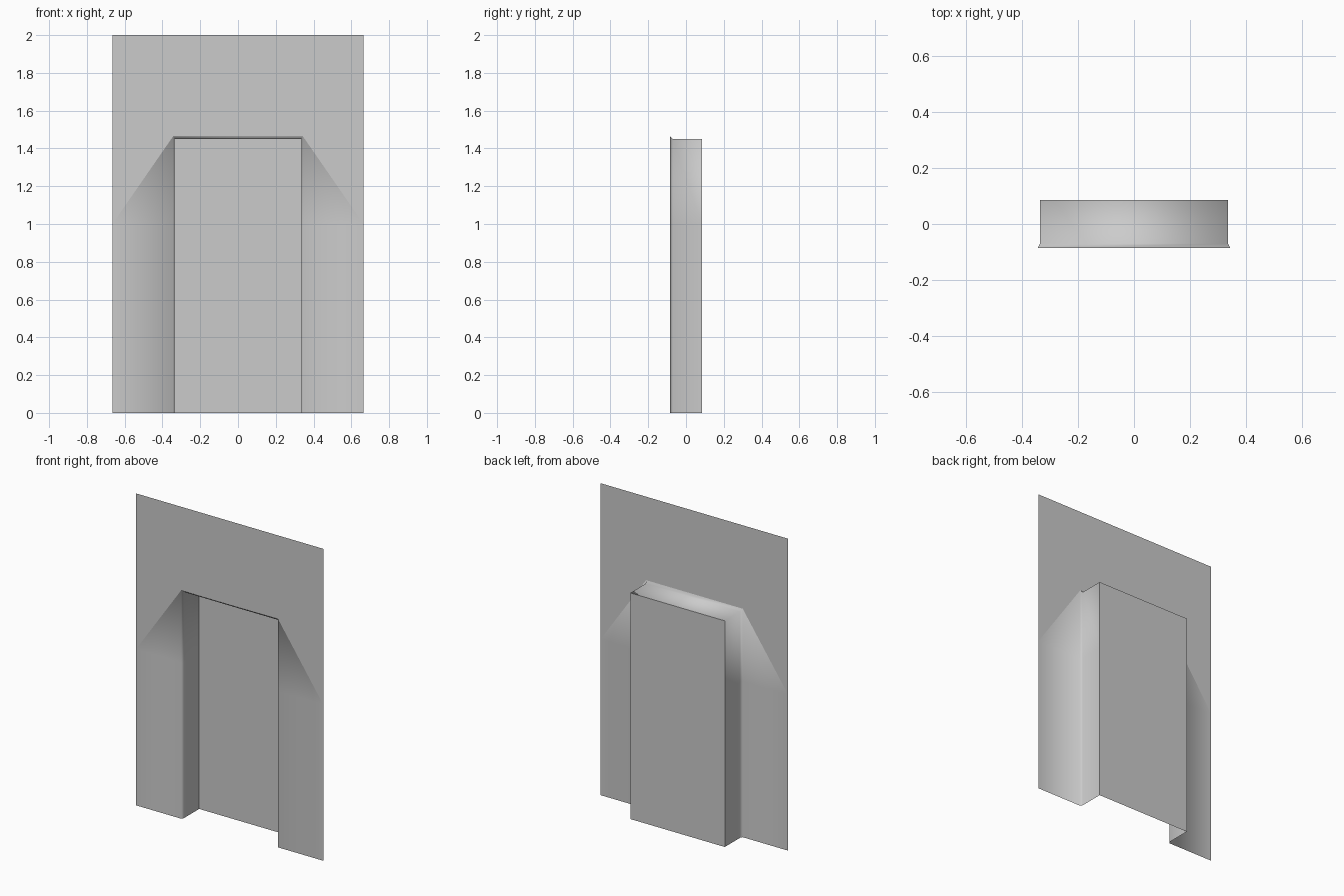
import bpy
import bmesh

cube = bpy.data.objects.get("Cube")
if cube:
    bpy.data.objects.remove(cube, do_unlink=True)

FRONT, BACK = -0.085, 0.085
HALF_WIDTH, HEIGHT, MID = 0.665, 2.0, 1.0

plaster = bpy.data.materials.new("plaster grey")
plaster.use_nodes = True
colour = (0.6, 0.6, 0.6, 1)
plaster.diffuse_color = colour
plaster.node_tree.nodes["Principled BSDF"].inputs["Base Color"].default_value = colour

bm = bmesh.new()


def arch(half, top, y):
    """Upside-down U of vertices, from the foot at -x to the foot at +x."""
    left = [(-half, 0), (-half, MID), (-half, top)]
    points = left + [(-x, z) for x, z in reversed(left)]
    return [bm.verts.new((x, y, z)) for x, z in points]


# Wall outline, flared lip of the recess, and the recess itself
outline = arch(HALF_WIDTH, HEIGHT, FRONT)
lip = arch(0.343, 1.465, FRONT)
reveal = arch(0.335, 1.45, FRONT + 0.015)
rear = arch(0.335, 1.45, BACK)

# Wall sheet: side panels and the flat area above
for a, b in ((0, 1), (4, 5)):
    bm.faces.new((outline[a], lip[a], lip[b], outline[b]))
bm.faces.new((outline[1], lip[1], lip[2]))
bm.faces.new((outline[4], lip[3], lip[4]))
upper_wall = bm.faces.new((outline[1], lip[2], lip[3], outline[4], outline[3], outline[2]))

# Lip chamfer and the sides and head of the recess
for outer, inner in ((lip, reveal), (reveal, rear)):
    for i in range(5):
        bm.faces.new((outer[i], inner[i], inner[i + 1], outer[i + 1]))

# Back panel of the recess
back_panel = bm.faces.new(list(reversed(rear)))

# Soft shading round the lip, crisp at the flat panels
for face in bm.faces:
    face.smooth = True
for flat in (upper_wall, back_panel):
    for edge in flat.edges:
        edge.smooth = False

mesh = bpy.data.meshes.new("recessed_wall")
bm.to_mesh(mesh)
bm.free()
mesh.materials.append(plaster)
wall = bpy.data.objects.new("recessed_wall", mesh)
bpy.context.scene.collection.objects.link(wall)
